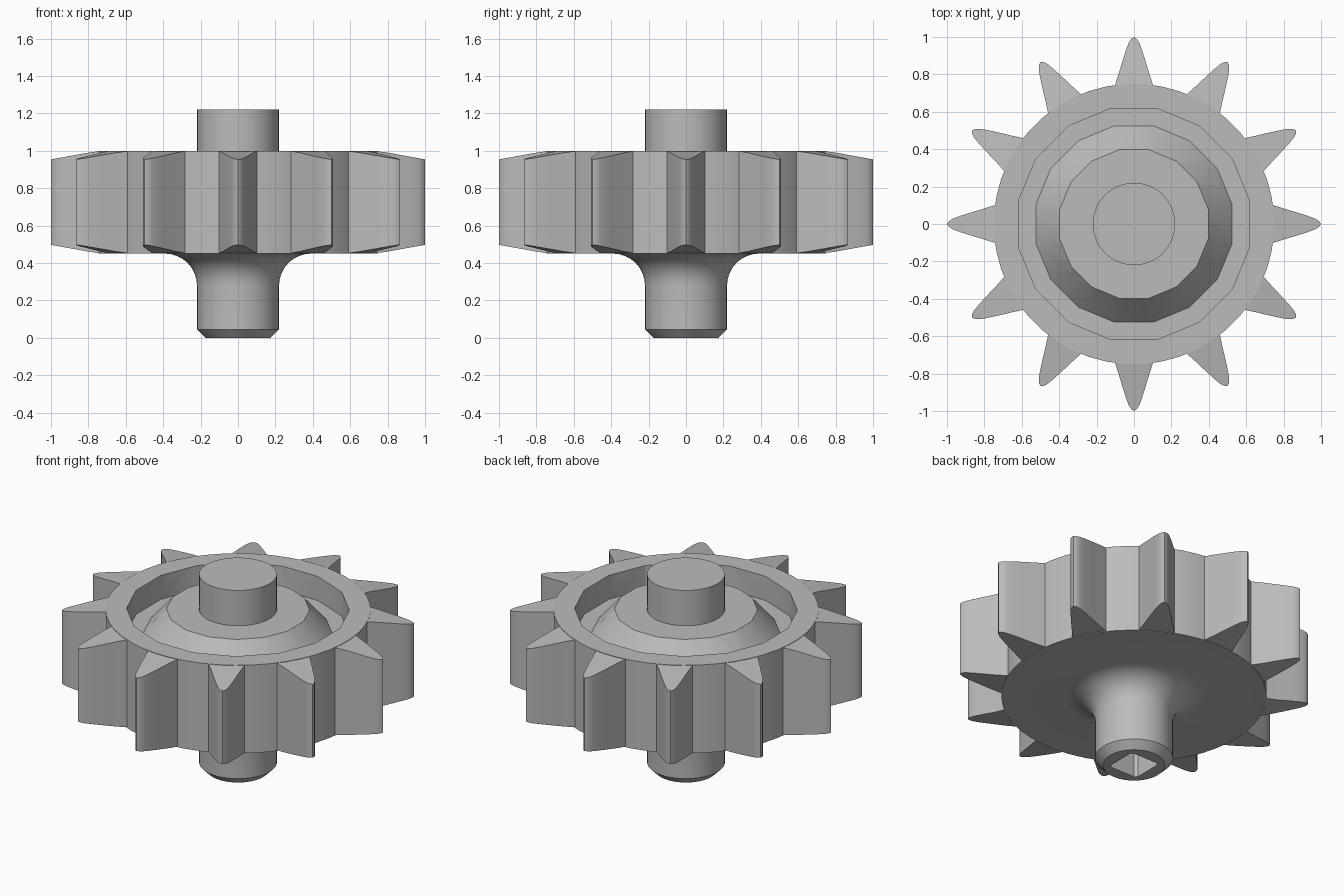
import bpy, bmesh
from math import sin, cos, pi
from mathutils import Matrix, Vector

cube = bpy.data.objects.get("Cube")
if cube:
    bpy.data.objects.remove(cube, do_unlink=True)

grey = bpy.data.materials.new("plain grey")
grey.use_nodes = True
grey.diffuse_color = (0.5, 0.5, 0.5, 1)
grey.node_tree.nodes["Principled BSDF"].inputs["Base Color"].default_value = (0.5, 0.5, 0.5, 1)


def finish(name, bm):
    bmesh.ops.recalc_face_normals(bm, faces=bm.faces)
    mesh = bpy.data.meshes.new(name)
    bm.to_mesh(mesh)
    bm.free()
    mesh.materials.append(grey)
    obj = bpy.data.objects.new(name, mesh)
    bpy.context.collection.objects.link(obj)
    return obj


def activate(obj):
    bpy.ops.object.select_all(action='DESELECT')
    obj.select_set(True)
    bpy.context.view_layer.objects.active = obj


def loft(bm, rings, wrap=False):
    """Skin equal rings of points; cap the ends, or join last to first."""
    loops = [[bm.verts.new(p) for p in ring] for ring in rings]
    pairs = list(zip(loops, loops[1:]))
    if wrap:
        pairs.append((loops[-1], loops[0]))
    else:
        bm.faces.new(loops[0])
        bm.faces.new(loops[-1])
    for a, b in pairs:
        for i in range(len(a)):
            j = (i + 1) % len(a)
            bm.faces.new((a[i], a[j], b[j], b[i]))


def lathe(name, profile, sides, wrap=False):
    bm = bmesh.new()
    angles = [(i + 0.5) * 2 * pi / sides for i in range(sides)]
    loft(bm, [[(r * cos(a), r * sin(a), z) for a in angles] for r, z in profile], wrap)
    return finish(name, bm)


def cut(target, cutter):
    cutter.hide_render = True
    mod = target.modifiers.new("cut", 'BOOLEAN')
    mod.operation = 'DIFFERENCE'
    mod.solver = 'EXACT'
    mod.object = cutter
    activate(target)
    bpy.ops.object.modifier_apply(modifier=mod.name)
    bpy.data.objects.remove(cutter, do_unlink=True)


# Wheel, hub and shaft turned in one piece, with a rounded fillet under the wheel
FILLET = 0.17
arc = [(0.22 + FILLET * (1 - cos(t)), 0.28 + FILLET * sin(t))
       for t in [i * pi / 16 for i in range(9)]]
profile = [(0.175, 0), (0.22, 0.045)] + arc
profile += [(0.75, 0.45), (0.75, 1.0), (0.22, 1.0), (0.22, 1.22)]
wheel = lathe("wheel_and_shaft", profile, 48)

# Ring groove in the top, with a sloping inner wall
groove = lathe("groove_cutter", [(0.63, 1.1), (0.63, 0.85), (0.535, 0.85),
                                 (0.405, 1.0), (0.405, 1.1)], 16, wrap=True)
cut(wheel, groove)

# Drive socket in the bottom: a square with rounded corners
bm = bmesh.new()
clamp = lambda v: max(-0.1, min(0.1, v))
angles = [(i + 0.5) * pi / 16 for i in range(32)]
section = [(clamp(0.135 * cos(a)), clamp(0.135 * sin(a))) for a in angles]
loft(bm, [[(x, y, z) for x, y in section] for z in (-0.1, 0.35)])
bmesh.ops.remove_doubles(bm, verts=bm.verts, dist=0.0005)
cut(wheel, finish("socket_cutter", bm))

# Twelve teeth, each narrowing to a rounded tip and thinning outward
half = [(0.735, 0.104), (0.8, 0.083), (0.87, 0.062), (0.93, 0.043),
        (0.97, 0.028), (0.99, 0.015), (1.0, 0.0)]
outline = half + [(r, -w) for r, w in reversed(half[:-1])]
bm = bmesh.new()
for k in range(12):
    turn = Matrix.Rotation(k * pi / 6, 3, 'Z')
    rings = []
    for base, slope in ((0.452, 0.18), (0.999, -0.18)):
        rings.append([turn @ Vector((r, w, base + slope * max(0, r - 0.75)))
                      for r, w in outline])
    loft(bm, rings)
teeth = finish("teeth", bm)

for obj in (wheel, teeth):
    activate(obj)
    bpy.ops.object.shade_smooth_by_angle(angle=pi / 6)
